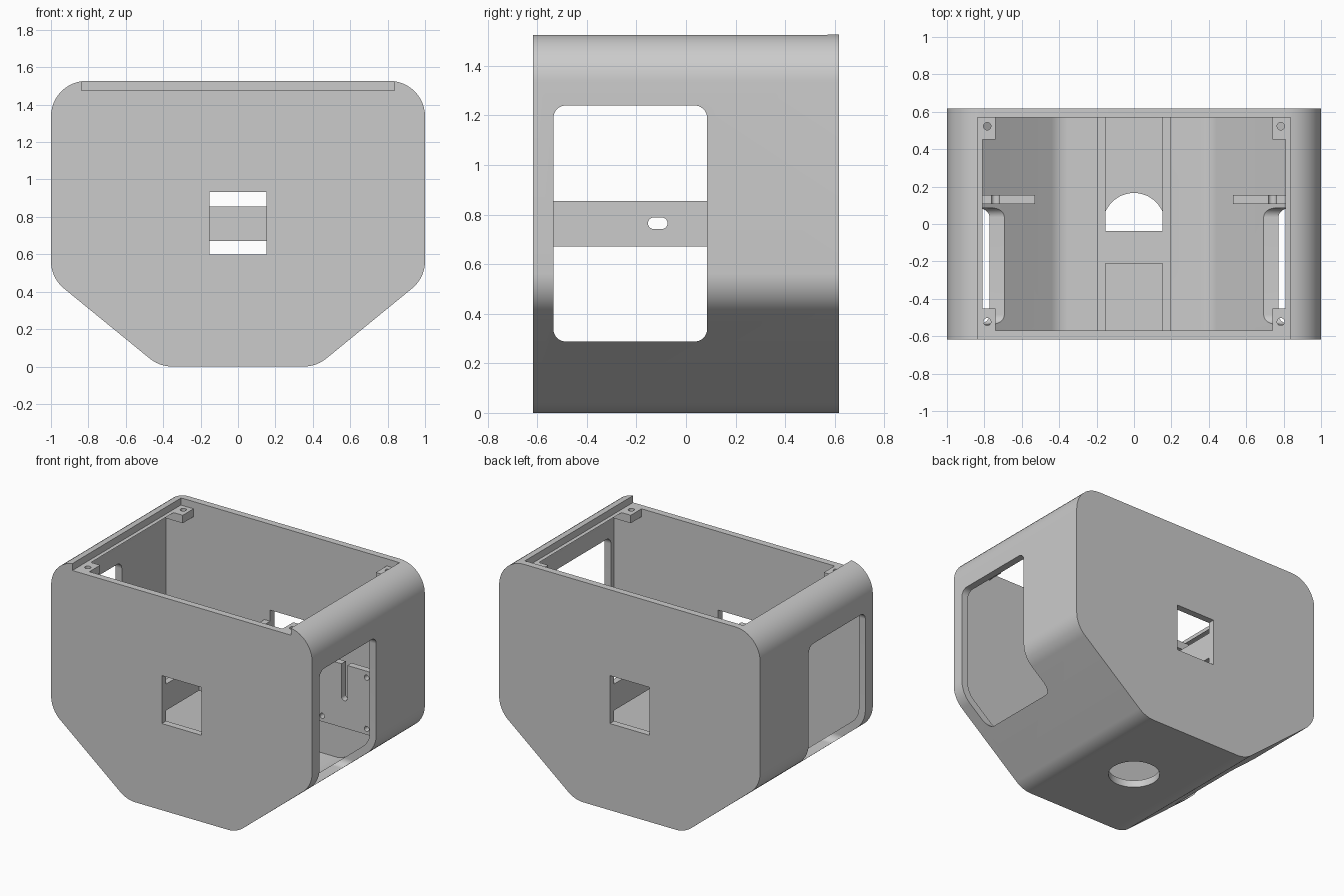
import bpy, bmesh
from math import cos, sin, radians

if "Cube" in bpy.data.objects:
    bpy.data.objects.remove(bpy.data.objects["Cube"], do_unlink=True)

grey = bpy.data.materials.new("plain grey")
grey.use_nodes = True
grey.diffuse_color = (0.6, 0.6, 0.6, 1)
grey.node_tree.nodes["Principled BSDF"].inputs["Base Color"].default_value = (0.6, 0.6, 0.6, 1)

HALF_DEPTH, INNER_Y, WALL, RADIUS = 0.617, 0.57, 0.05, 0.19
LEDGE_Z = 1.477


def prism(name, outline, axis, lo, hi):
    """Extrude a 2D outline along an axis from lo to hi."""
    place = {"x": lambda a, b, d: (d, a, b),
             "y": lambda a, b, d: (a, d, b),
             "z": lambda a, b, d: (a, b, d)}[axis]
    bm = bmesh.new()
    base = bm.faces.new([bm.verts.new(place(a, b, lo)) for a, b in outline])
    ext = bmesh.ops.extrude_face_region(bm, geom=[base], use_keep_orig=True)
    shift = place(0, 0, hi - lo)
    bmesh.ops.translate(bm, vec=shift, verts=[v for v in ext["geom"] if isinstance(v, bmesh.types.BMVert)])
    bmesh.ops.recalc_face_normals(bm, faces=bm.faces)
    mesh = bpy.data.meshes.new(name)
    bm.to_mesh(mesh)
    bm.free()
    mesh.materials.append(grey)
    ob = bpy.data.objects.new(name, mesh)
    bpy.context.collection.objects.link(ob)
    return ob


def arc(cx, cy, r, start, end, steps=12):
    angles = [radians(start + (end - start) * i / steps) for i in range(steps + 1)]
    return [(cx + r * cos(t), cy + r * sin(t)) for t in angles]


def circle(cx, cy, r, steps=32):
    return arc(cx, cy, r, 0, 360, steps)[:-1]


def rounded_rect(a0, a1, b0, b1, r):
    return (arc(a1 - r, b0 + r, r, -90, 0) + arc(a1 - r, b1 - r, r, 0, 90)
            + arc(a0 + r, b1 - r, r, 90, 180) + arc(a0 + r, b0 + r, r, 180, 270))


def box(name, x0, x1, y0, y1, z0, z1):
    return prism(name, [(x0, y0), (x1, y0), (x1, y1), (x0, y1)], "z", z0, z1)


def activate(ob):
    bpy.ops.object.select_all(action="DESELECT")
    ob.select_set(True)
    bpy.context.view_layer.objects.active = ob


def combine(ob, others, operation="DIFFERENCE"):
    """Apply a boolean with each other object, then discard it."""
    activate(ob)
    for other in others:
        mod = ob.modifiers.new("boolean", "BOOLEAN")
        mod.operation, mod.object, mod.solver = operation, other, "EXACT"
        bpy.ops.object.modifier_apply(modifier=mod.name)
        bpy.data.objects.remove(other, do_unlink=True)


def smooth(ob):
    activate(ob)
    bpy.ops.object.shade_smooth_by_angle(angle=radians(25))


# Housing profile: right half from the floor up, then mirrored
def profile(r, top=()):
    half = (arc(0.352, 0.19, r, -90, -50.7) + arc(0.81, 0.564, r, -50.7, 0)
            + arc(0.81, 1.337, r, 0, 90) + list(top))
    return half + [(-x, z) for x, z in reversed(half)]


housing = prism("housing", profile(RADIUS), "y", -HALF_DEPTH, HALF_DEPTH)
cuts = [
    prism("cavity", profile(RADIUS - WALL, [(0.81, 1.7)]), "y", -INNER_Y, INNER_Y),
    box("lid_recess", -0.837, 0.837, -0.8, INNER_Y, LEDGE_Z, 1.8),
    box("square_opening", -0.152, 0.152, -0.8, 0.8, 0.6, 0.932),
    prism("floor_hole", circle(0, 0, 0.166, 48), "z", -0.2, 0.2),
]
window = rounded_rect(-0.535, 0.085, 0.288, 1.24, 0.05)
for side in (-1, 1):
    lo, hi = sorted((side * 0.55, side * 1.2))
    cuts.append(prism("window", window, "x", lo, hi))
combine(housing, cuts)
smooth(housing)

# Carrier between front and back openings: two rails joined by a block
carrier = box("centre_carrier", -0.197, 0.197, -0.59, 0.59, 0.672, 0.855)
combine(carrier, [
    box("front_gap", -0.153, 0.153, -0.8, -0.21, 0.5, 1),
    box("back_gap", -0.153, 0.153, -0.038, 0.8, 0.5, 1),
    prism("slot", rounded_rect(-0.153, -0.075, 0.742, 0.788, 0.022), "x", -0.5, 0.5),
])
smooth(carrier)

for side, word in ((-1, "right"), (1, "left")):
    # Mounting plate with an open slot and four screw holes
    x0, x1 = sorted((side * 0.53, side * 0.97))
    plate = box(word + "_mounting_plate", x0, x1, 0.108, 0.154, 0.53, 0.97)
    slot = rounded_rect(side * 0.74 - 0.022, side * 0.74 + 0.022, 0.72, 1.1, 0.02)
    holes = [prism("slot", slot, "y", 0, 0.3)]
    for x in (0.57, 0.91):
        for z in (0.57, 0.925):
            holes.append(prism("hole", circle(side * x, z, 0.018, 20), "y", 0, 0.3))
    combine(plate, holes)
    smooth(plate)

    # Lid screw tabs in the corners
    for end, y_word in ((-1, "front"), (1, "back")):
        x0, x1 = sorted((side * 0.74, side * 0.88))
        y0, y1 = sorted((end * 0.452, end * 0.59))
        tab = box(f"{y_word}_{word}_screw_tab", x0, x1, y0, y1, LEDGE_Z - 0.055, LEDGE_Z)
        combine(tab, [prism("hole", circle(side * 0.785, end * 0.523, 0.02, 20), "z", 1.2, 1.6)])
        smooth(tab)
